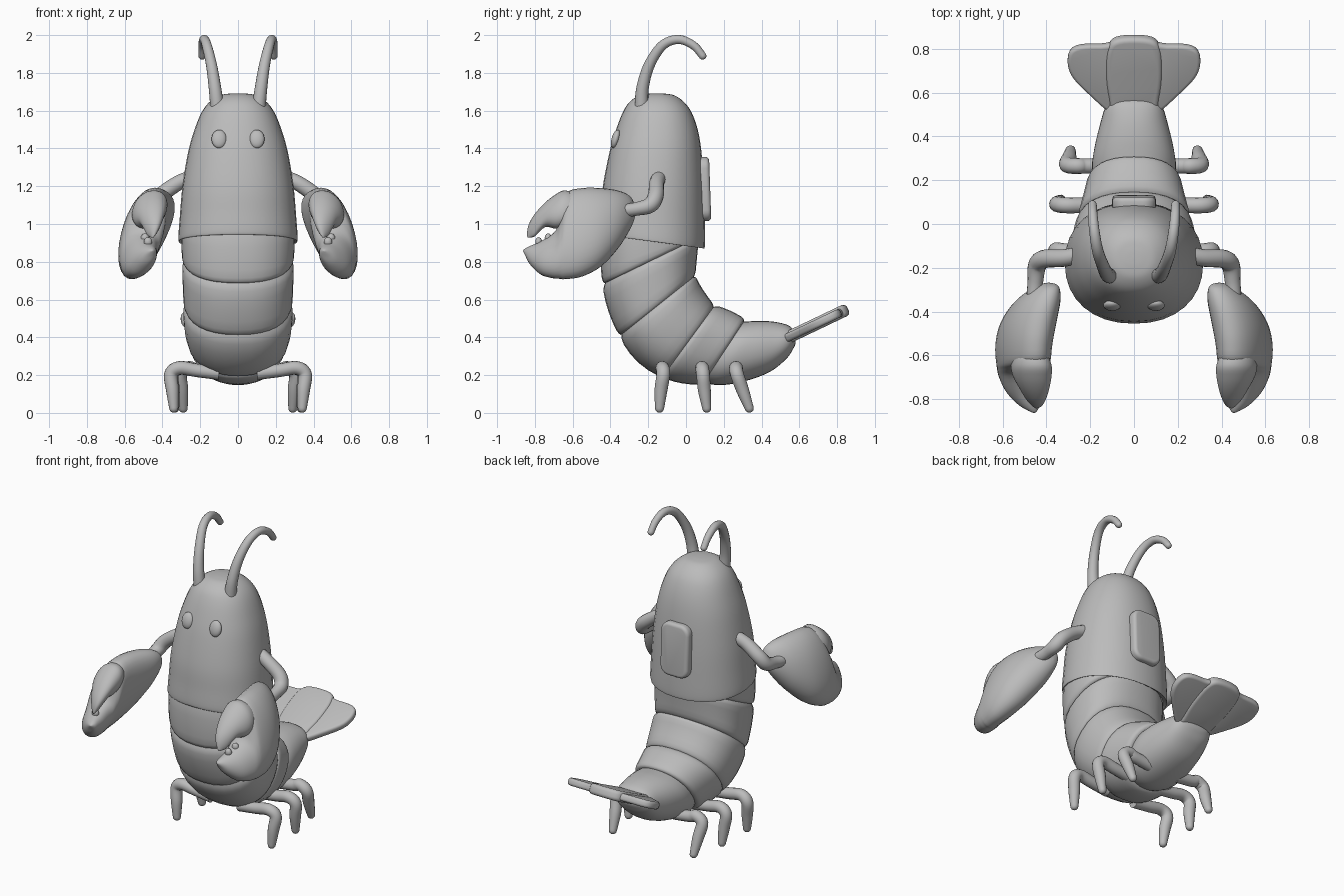
import bpy, bmesh, math
from mathutils import Vector, Matrix

if "Cube" in bpy.data.objects:
    bpy.data.objects.remove(bpy.data.objects["Cube"])

GREY = (0.5, 0.5, 0.5, 1)
grey = bpy.data.materials.new("plain grey")
grey.use_nodes = True
grey.diffuse_color = GREY
grey.node_tree.nodes["Principled BSDF"].inputs["Base Color"].default_value = GREY
SIDES = 32


def finish(name, bm, mirror=False, angle=50):
    bmesh.ops.recalc_face_normals(bm, faces=bm.faces)
    mesh = bpy.data.meshes.new(name)
    bm.to_mesh(mesh)
    bm.free()
    mesh.materials.append(grey)
    obj = bpy.data.objects.new(name, mesh)
    bpy.context.collection.objects.link(obj)
    bpy.ops.object.select_all(action="DESELECT")
    obj.select_set(True)
    bpy.context.view_layer.objects.active = obj
    bpy.ops.object.shade_smooth_by_angle(angle=math.radians(angle))
    if mirror:
        obj.modifiers.new("mirror", "MIRROR").use_mirror_merge = False
    return obj


def smooth(points, steps=5, closed=False):
    """Catmull-Rom interpolation of tuples of any length."""
    n, out = len(points), []
    pick = (lambda i: points[i % n]) if closed else (lambda i: points[min(max(i, 0), n - 1)])
    for i in range(n if closed else n - 1):
        for k in range(steps):
            t = k / steps
            out.append(tuple(
                b + 0.5 * t * (c - a + t * (2 * a - 5 * b + 4 * c - d + t * (3 * (b - c) + d - a)))
                for a, b, c, d in zip(pick(i - 1), pick(i), pick(i + 1), pick(i + 2))))
    return out if closed else out + [tuple(points[-1])]


def skin(name, rings, mirror=False):
    """Bridge rings of points and cap both ends."""
    bm = bmesh.new()
    loops = [[bm.verts.new(p) for p in ring] for ring in rings]
    for a, b in zip(loops, loops[1:]):
        for i in range(len(a)):
            j = (i + 1) % len(a)
            bm.faces.new((a[i], a[j], b[j], b[i]))
    bm.faces.new(loops[0])
    bm.faces.new(loops[-1])
    return finish(name, bm, mirror)


def oval(station, power=2.2, centre=lambda y, z: 0):
    """Ring between a front and a back point in the yz plane, with a half width."""
    fy, fz, by, bz, w = station
    ring = []
    for i in range(SIDES):
        a = math.tau * i / SIDES
        c, s = (math.copysign(abs(f(a)) ** (2 / power), f(a)) for f in (math.cos, math.sin))
        y = (fy + by + (fy - by) * c) / 2
        z = (fz + bz + (fz - bz) * c) / 2
        ring.append((centre(y, z) + max(w, 0.003) * s, y, z))
    return ring


def tube(name, path, radii, mirror=True):
    """Round, tapering limb with domed ends."""
    pts = smooth([p + (r,) for p, r in zip(path, radii)], 6)
    mid = [Vector(p[:3]) for p in pts]
    rings, frame, last = [], None, None
    for i, p in enumerate(mid):
        t = (mid[min(i + 1, len(mid) - 1)] - mid[max(i - 1, 0)]).normalized()
        frame = last.rotation_difference(t) @ frame if last else t.orthogonal().normalized()
        last, side, r = t, t.cross(frame), pts[i][3]
        make = lambda c, q: [c + q * (frame * math.cos(k * math.tau / 16) + side * math.sin(k * math.tau / 16))
                             for k in range(16)]
        rings.append(make(p, r))
    for k in (0.4, 0.75, 0.95):
        rings.append(make(mid[-1] + last * r * k, r * math.sqrt(1 - k * k)))
    return skin(name, rings, mirror)


def ellipsoid(name, loc, size, tilt=0, mirror=False):
    bm = bmesh.new()
    bmesh.ops.create_uvsphere(bm, u_segments=24, v_segments=16, radius=1)
    m = Matrix.Translation(loc) @ Matrix.Rotation(tilt, 4, "X") @ Matrix.Diagonal((*size, 1))
    bmesh.ops.transform(bm, matrix=m, verts=bm.verts)
    return finish(name, bm, mirror)


def plate(name, outline, thick, matrix, bevel, mirror=False):
    """Extruded outline with rounded rims."""
    bm = bmesh.new()
    face = bm.faces.new([bm.verts.new((x, y, -thick / 2)) for x, y in outline])
    new = bmesh.ops.extrude_face_region(bm, geom=[face])["geom"]
    top = [v for v in new if isinstance(v, bmesh.types.BMVert)]
    bmesh.ops.translate(bm, verts=top, vec=(0, 0, thick))
    rim = [e for e in bm.edges if abs(e.verts[0].co.z - e.verts[1].co.z) < 1e-6]
    bmesh.ops.bevel(bm, geom=rim, offset=bevel, segments=4, profile=0.5, affect="EDGES")
    bmesh.ops.transform(bm, matrix=matrix, verts=bm.verts)
    return finish(name, bm, mirror)


# Head shell: front and back points with half widths, bottom lip to crown
shell = [(-0.42, 0.97, 0.06, 0.90, 0.28), (-0.445, 0.945, 0.09, 0.875, 0.308),
         (-0.455, 0.96, 0.10, 0.885, 0.316), (-0.45, 1.06, 0.10, 1.02, 0.308),
         (-0.44, 1.2, 0.095, 1.2, 0.294), (-0.405, 1.38, 0.082, 1.38, 0.264),
         (-0.37, 1.5, 0.062, 1.5, 0.23), (-0.335, 1.59, 0.03, 1.59, 0.193),
         (-0.30, 1.645, -0.01, 1.645, 0.152), (-0.25, 1.68, -0.06, 1.68, 0.10),
         (-0.20, 1.69, -0.11, 1.69, 0.05), (-0.158, 1.692, -0.152, 1.692, 0.004)]
skin("head_shell", [oval(s) for s in smooth(shell)])

# Overlapping body segments, each between two joint rings through a middle ring
joints = [(-0.44, 0.99, 0.07, 0.99, 0.30), (-0.442, 0.685, 0.07, 0.93, 0.295),
          (-0.355, 0.41, 0.05, 0.73, 0.288), (-0.13, 0.19, 0.15, 0.57, 0.26),
          (0.08, 0.15, 0.31, 0.50, 0.213)]
middles = [(-0.452, 0.83, 0.065, 0.96, 0.30), (-0.415, 0.55, 0.06, 0.84, 0.293),
           (-0.262, 0.275, 0.085, 0.66, 0.285), (-0.03, 0.158, 0.225, 0.545, 0.237)]
lip = [(-0.1, 0.86), (0, 0.94), (0.07, 0.98), (0.16, 1), (0.35, 1), (0.55, 1), (0.75, 1),
       (0.9, 1), (0.97, 0.985), (1.01, 0.96), (1.03, 0.91)]


def shrink(s, k):
    cy, cz = (s[0] + s[2]) / 2, (s[1] + s[3]) / 2
    return (cy + (s[0] - cy) * k, cz + (s[1] - cz) * k, cy + (s[2] - cy) * k, cz + (s[3] - cz) * k, s[4] * k)


for i, mid in enumerate(middles):
    rings = []
    for t, k in lip:
        s = tuple(a * (2 * t - 1) * (t - 1) + 4 * m * t * (1 - t) + b * t * (2 * t - 1)
                  for a, m, b in zip(joints[i], mid, joints[i + 1]))
        rings.append(oval(shrink(s, k), 2.3))
    skin(f"body_segment_{i + 1}", rings)

# Tapered tail end
tail = [(0.06, 0.18, 0.27, 0.48, 0.18), (0.16, 0.147, 0.34, 0.485, 0.193), (0.30, 0.165, 0.40, 0.487, 0.18),
        (0.44, 0.215, 0.47, 0.482, 0.155), (0.53, 0.285, 0.53, 0.468, 0.132),
        (0.568, 0.34, 0.56, 0.45, 0.10), (0.58, 0.37, 0.572, 0.425, 0.055), (0.58, 0.395, 0.58, 0.4, 0.004)]
skin("tail_end", [oval(s) for s in smooth(tail)])

# Tail fan
fan = Matrix.Translation((0, 0.5, 0.38)) @ Matrix.Rotation(math.radians(25.5), 4, "X")
half = [(0.085, 0), (0.118, 0.1), (0.13, 0.22), (0.12, 0.34), (0.07, 0.39)]
centre = half + [(-x, y) for x, y in reversed(half)]
side = [(0.02, 0.02), (0.1, 0.01), (0.2, 0.1), (0.285, 0.2), (0.302, 0.29), (0.265, 0.345),
        (0.15, 0.355), (0.04, 0.34)]
plate("tail_fan_centre", smooth(centre, 5, True), 0.065, fan, 0.022)
plate("tail_fan_side", smooth(side, 5, True), 0.045, fan, 0.016, True)

# Rounded panel on the back
corners = [(0.1 * sx, 0.17 * sy) for sx, sy in ((1, 1), (-1, 1), (-1, -1), (1, -1))]
panel = []
for i, (x, y) in enumerate(corners):
    for k in range(7):
        a = math.pi / 2 * (i + k / 6)
        panel.append((x * 0.4 + 0.06 * math.cos(a), y - math.copysign(0.06, y) + 0.06 * math.sin(a)))
plate("back_panel", panel, 0.06, Matrix.Translation((0, 0.098, 1.185)) @ Matrix.Rotation(math.radians(92), 4, "X"), 0.02)

# Eyes
ellipsoid("eye", (0.1, -0.372, 1.45), (0.04, 0.022, 0.05), math.radians(-15), True)

# Antennae
tube("antenna", [(0.11, -0.235, 1.62), (0.122, -0.23, 1.72), (0.14, -0.195, 1.84), (0.165, -0.125, 1.945),
                 (0.18, -0.04, 1.977), (0.188, 0.04, 1.945), (0.19, 0.088, 1.89)],
     [0.037, 0.033, 0.029, 0.026, 0.024, 0.022, 0.02])

# Arms
tube("arm", [(0.24, -0.14, 1.25), (0.32, -0.155, 1.215), (0.41, -0.16, 1.15), (0.442, -0.19, 1.1),
             (0.45, -0.26, 1.08), (0.455, -0.33, 1.07)], [0.038, 0.04, 0.042, 0.042, 0.036, 0.036])

# Walking legs: root, knee reach, height and foot position
for name, y, foot, reach in (("front_leg", -0.125, -0.14, 0.355), ("middle_leg", 0.085, 0.11, 0.35),
                             ("rear_leg", 0.265, 0.335, 0.305)):
    tube(name, [(0.1, y, 0.21), (0.22, y, 0.225), (reach - 0.045, y, 0.238), (reach, y + 0.005, 0.205),
                (reach - 0.008, (y + foot) / 2, 0.12), (reach - 0.015, foot, 0.025)],
         [0.035, 0.035, 0.036, 0.036, 0.034, 0.024])


# Claws: tilted so the upper edge leans inward
def lean(y, z):
    return 0.505 - 0.25 * (z - 0.95) - 0.9 * (y + 0.58) ** 2


palm = [(-0.268, 1.065, -0.268, 1.055, 0.004), (-0.275, 1.11, -0.275, 1.02, 0.035),
        (-0.30, 1.15, -0.30, 0.965, 0.065), (-0.36, 1.177, -0.36, 0.87, 0.098),
        (-0.45, 1.19, -0.45, 0.775, 0.115), (-0.55, 1.19, -0.55, 0.722, 0.115),
        (-0.63, 1.165, -0.64, 0.708, 0.108), (-0.66, 1.06, -0.67, 0.71, 0.1),
        (-0.69, 0.965, -0.71, 0.714, 0.09), (-0.77, 0.908, -0.77, 0.733, 0.073),
        (-0.83, 0.882, -0.825, 0.785, 0.045), (-0.855, 0.868, -0.85, 0.83, 0.02),
        (-0.862, 0.86, -0.862, 0.855, 0.004)]
skin("claw_palm", [oval(s, 2.1, lean) for s in smooth(palm, 4)], True)
thumb = [(-0.56, 1.15, -0.56, 1.02, 0.06), (-0.64, 1.178, -0.64, 0.985, 0.088),
         (-0.70, 1.15, -0.69, 0.975, 0.085), (-0.76, 1.10, -0.74, 0.985, 0.066),
         (-0.81, 1.04, -0.775, 0.96, 0.046), (-0.835, 0.99, -0.80, 0.935, 0.028),
         (-0.842, 0.945, -0.825, 0.928, 0.01), (-0.84, 0.932, -0.838, 0.928, 0.004)]
skin("claw_thumb", [oval(s, 2.1, lean) for s in smooth(thumb, 4)], True)
for i, y in enumerate((-0.73, -0.78)):
    ellipsoid(f"claw_tooth_{i + 1}", (lean(y, 0.92), y, 0.925 - 0.02 * i), (0.022, 0.018, 0.025), 0, True)
